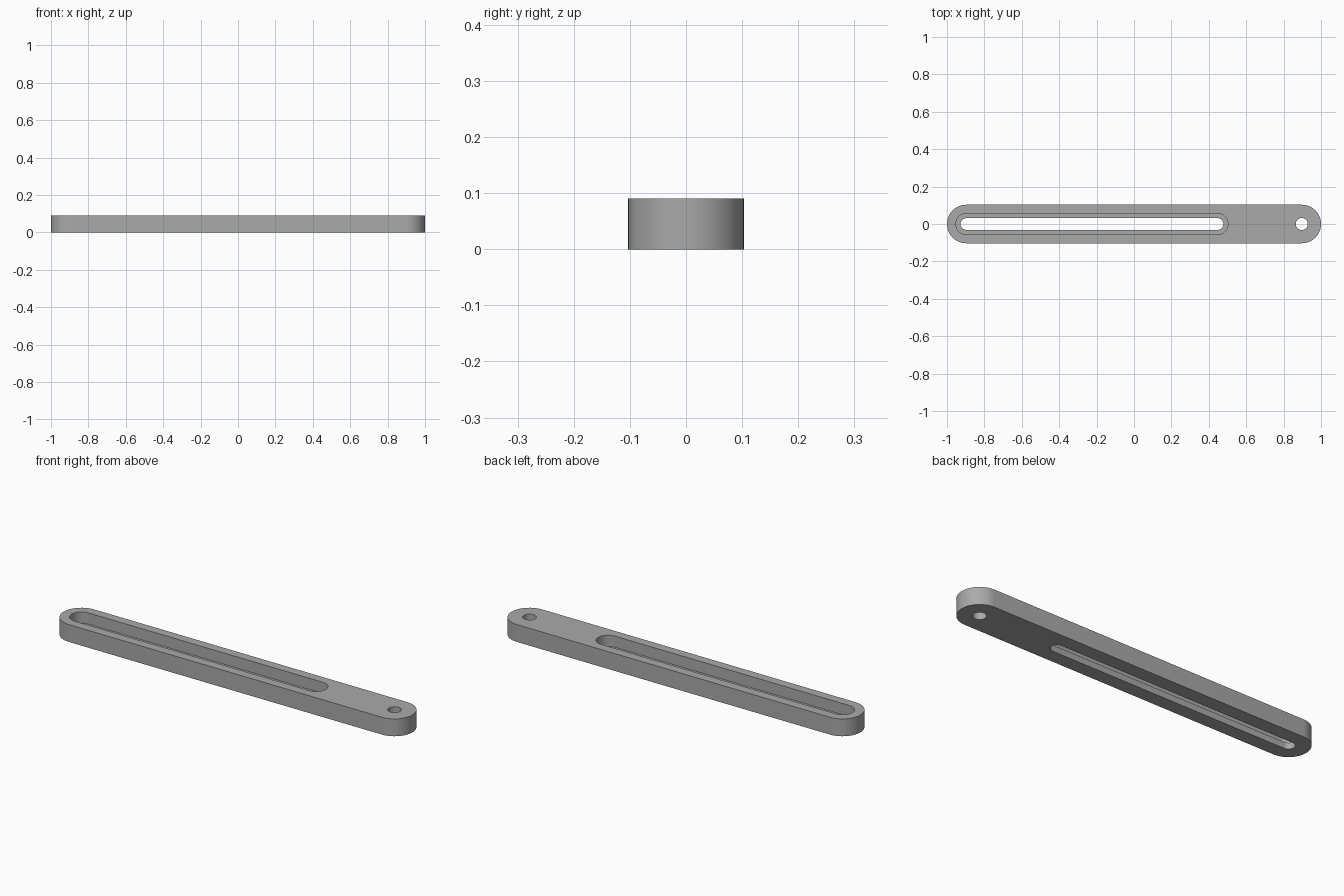
import bpy
import bmesh
from math import cos, sin, pi, radians

cube = bpy.data.objects.get("Cube")
if cube:
    bpy.data.objects.remove(cube, do_unlink=True)

HEIGHT = 0.09
END_X = 0.897        # centre of the rounded ends
SLOT_X = 0.447       # centre of the slot's inner end
LEDGE_Z = 0.032      # floor of the wide pocket

grey = bpy.data.materials.new("plain grey")
grey.use_nodes = True
colour = (0.4, 0.4, 0.4, 1)
grey.diffuse_color = colour
grey.node_tree.nodes["Principled BSDF"].inputs["Base Color"].default_value = colour


def stadium(name, x0, x1, radius, z0, z1, steps=32):
    """Upright prism with rounded ends centred on x0 and x1."""
    arc = [i * pi / steps - pi / 2 for i in range(steps + 1)]
    outline = [(x1 + radius * cos(a), radius * sin(a)) for a in arc]
    outline += [(x0 - radius * cos(a), -radius * sin(a)) for a in arc]
    bm = bmesh.new()
    face = bm.faces.new([bm.verts.new((x, y, z0)) for x, y in outline])
    top = bmesh.ops.extrude_face_region(bm, geom=[face])["geom"]
    bmesh.ops.translate(bm, vec=(0, 0, z1 - z0),
                        verts=[v for v in top if isinstance(v, bmesh.types.BMVert)])
    bmesh.ops.remove_doubles(bm, verts=bm.verts, dist=1e-5)
    bmesh.ops.recalc_face_normals(bm, faces=bm.faces)
    mesh = bpy.data.meshes.new(name)
    bm.to_mesh(mesh)
    bm.free()
    mesh.materials.append(grey)
    obj = bpy.data.objects.new(name, mesh)
    bpy.context.collection.objects.link(obj)
    return obj


# Bar with round ends
bar = stadium("slotted_bar", -END_X, END_X, 0.103, 0, HEIGHT)

# Wide pocket, narrow through slot, and round pivot hole
cutters = [
    stadium("pocket_cutter", -END_X, SLOT_X, 0.056, LEDGE_Z, HEIGHT + 0.1),
    stadium("slot_cutter", -END_X, SLOT_X, 0.031, -0.1, HEIGHT + 0.2),
    stadium("hole_cutter", END_X, END_X, 0.032, -0.1, HEIGHT + 0.1),
]

bpy.ops.object.select_all(action="DESELECT")
bpy.context.view_layer.objects.active = bar
bar.select_set(True)
for cutter in cutters:
    cutter.hide_render = True
    cut = bar.modifiers.new(cutter.name, "BOOLEAN")
    cut.operation = "DIFFERENCE"
    cut.solver = "EXACT"
    cut.object = cutter
    bpy.ops.object.modifier_apply(modifier=cut.name)
    bpy.data.objects.remove(cutter, do_unlink=True)

# Smooth curved walls, crisp rims
bpy.ops.object.shade_smooth_by_angle(angle=radians(30))
